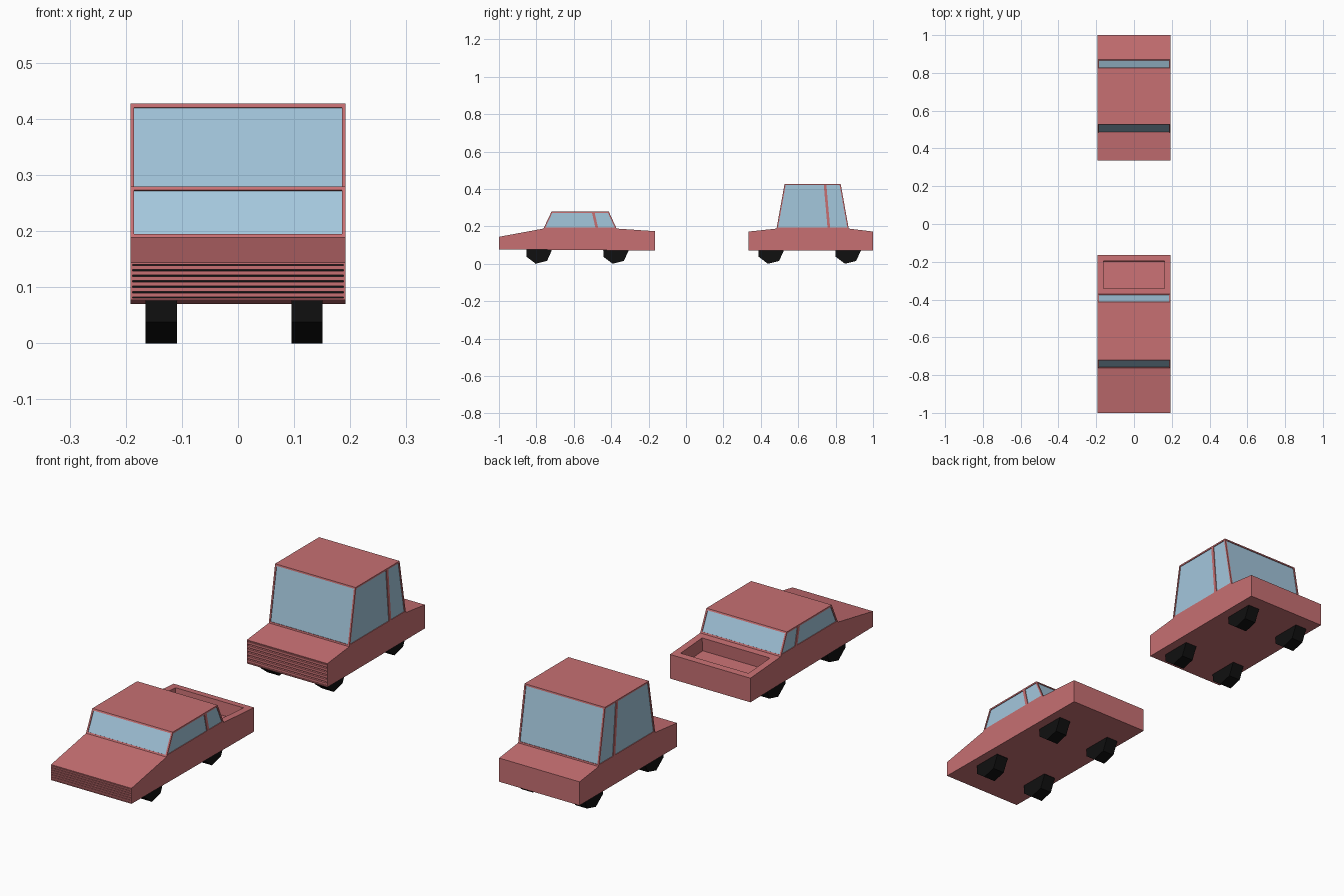
import bpy, bmesh, math

if "Cube" in bpy.data.objects:
    bpy.data.objects.remove(bpy.data.objects["Cube"])

HALF_W = 0.192


def material(name, color):
    m = bpy.data.materials.new(name)
    m.diffuse_color = (*color, 1)
    m.use_nodes = True
    m.node_tree.nodes["Principled BSDF"].inputs["Base Color"].default_value = m.diffuse_color
    return m


PAINT = material("paint", (0.57, 0.16, 0.17))
GLASS = material("glass", (0.37, 0.57, 0.72))
BLACK = material("black", (0.005, 0.005, 0.005))


def finish(bm, name, *mats):
    me = bpy.data.meshes.new(name)
    bm.to_mesh(me)
    bm.free()
    for m in mats:
        me.materials.append(m)
    ob = bpy.data.objects.new(name, me)
    bpy.context.collection.objects.link(ob)
    return ob


def prism(profile, side_loops, skip=()):
    """Extrude a (y, z) profile across the width; returns bmesh, edge strips, side faces."""
    bm = bmesh.new()
    left, right = [[bm.verts.new((x, y, z)) for y, z in profile] for x in (-HALF_W, HALF_W)]
    n = len(profile)
    strips = {}
    for i in range(n):
        if i not in skip:
            j = (i + 1) % n
            strips[i] = bm.faces.new((left[i], left[j], right[j], right[i]))
    sides = [bm.faces.new([row[i] for i in (loop if row is right else loop[::-1])])
             for loop in side_loops for row in (left, right)]
    bmesh.ops.recalc_face_normals(bm, faces=bm.faces[:])
    return bm, strips, sides


def recess(bm, face, border, depth, mat=0):
    """Leave a border round a face and sink the rest straight in."""
    bmesh.ops.inset_individual(bm, faces=[face], thickness=border, use_even_offset=True)
    bmesh.ops.inset_individual(bm, faces=[face], thickness=0.0, depth=-depth)
    face.material_index = mat


def box(bm, lo, hi):
    vs = bmesh.ops.create_cube(bm, size=1)["verts"]
    for v in vs:
        v.co = [(a + b) / 2 + c * (b - a) for a, b, c in zip(lo, hi, v.co)]


def wheel(name, x0, y):
    # seven-sided wheel, 0.056 wide
    bm = bmesh.new()
    r = 0.0715
    rim = [(y + r * math.cos(a), 0.07 + r * math.sin(a))
           for a in (math.radians(207) + k * math.tau / 7 for k in range(7))]
    a, b = [[bm.verts.new((x, *p)) for p in rim] for x in (x0, x0 + 0.056)]
    bm.faces.new(a)
    bm.faces.new(b[::-1])
    for i in range(7):
        j = (i + 1) % 7
        bm.faces.new((a[i], b[i], b[j], a[j]))
    bmesh.ops.recalc_face_normals(bm, faces=bm.faces[:])
    finish(bm, name, BLACK)


def car(name, nose, tail, nose_z, tail_z, base, roof, roof_z, pillar, axles, bed=False):
    deck = 0.188
    # lower body: nose, hood, (open under cabin), trunk, tail, floor
    profile = [(nose, nose_z[0]), (nose, nose_z[1]), (base[0], deck),
               (base[1], deck), (tail, tail_z), (tail, 0.07)]
    bm, strips, _ = prism(profile, [range(6)], skip=(2,))
    recess(bm, strips[0], 0.004, 0.012, 1)
    if bed:
        recess(bm, strips[3], 0.03, 0.057)
    finish(bm, name + "_body", PAINT, BLACK)

    # grille slats
    bm = bmesh.new()
    z0, z1 = nose_z[0] + 0.004, nose_z[1] - 0.004
    pitch = (z1 - z0) / 6
    for i in range(6):
        z = z0 + pitch * i
        box(bm, (-0.188, nose, z + pitch * 0.17), (0.188, nose + 0.012, z + pitch * 0.83))
    finish(bm, name + "_grille", PAINT)

    # cabin with recessed windows either side of a slanted pillar
    profile = [(base[0], deck), (pillar[0], deck), (base[1], deck),
               (roof[1], roof_z), (pillar[1], roof_z), (roof[0], roof_z)]
    bm, strips, sides = prism(profile, [(0, 1, 4, 5), (1, 2, 3, 4)], skip=(0, 1))
    for f in sides + [strips[2], strips[5]]:
        recess(bm, f, 0.007, 0.003, 1)
    finish(bm, name + "_cabin", PAINT, GLASS)

    # wheels
    for end, y in zip(("front", "rear"), axles):
        for side, x in (("left", -0.165), ("right", 0.095)):
            wheel(f"{name}_{end}_{side}_wheel", x, y)


car("low_car", -1.0, -0.165, (0.077, 0.144), 0.174, (-0.762, -0.371),
    (-0.719, -0.413), 0.279, (-0.476, -0.497), (-0.789, -0.378), bed=True)
car("tall_car", 0.335, 1.0, (0.07, 0.172), 0.172, (0.484, 0.87),
    (0.527, 0.827), 0.427, (0.764, 0.743), (0.452, 0.864))
